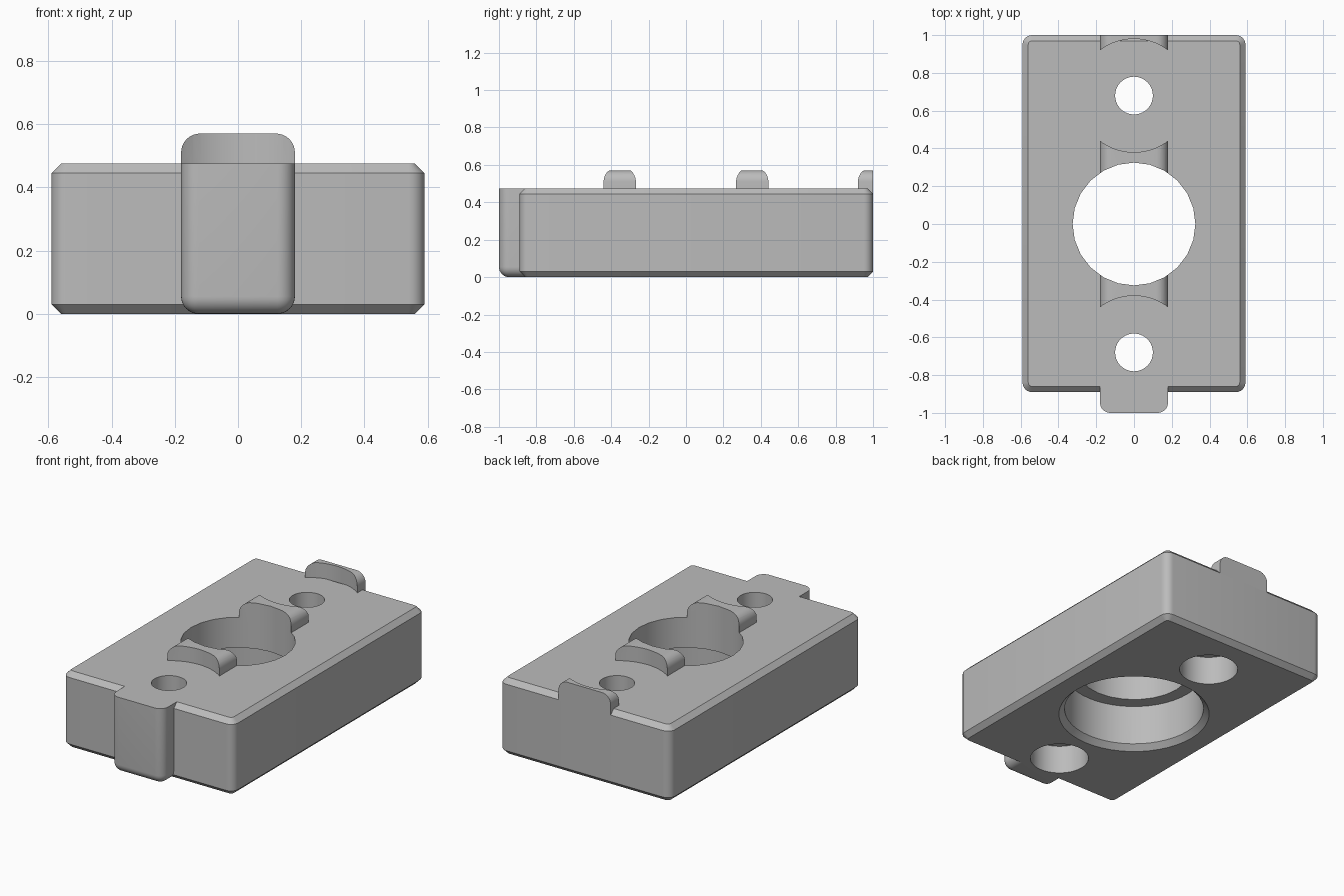
import bpy, bmesh, math
from mathutils import Matrix

if "Cube" in bpy.data.objects:
    bpy.data.objects.remove(bpy.data.objects["Cube"])

grey = bpy.data.materials.new("plain grey")
grey.use_nodes = True
colour = (0.5, 0.5, 0.5, 1)
grey.diffuse_color = colour
grey.node_tree.nodes["Principled BSDF"].inputs["Base Color"].default_value = colour


def make_object(name, bm):
    mesh = bpy.data.meshes.new(name)
    bmesh.ops.recalc_face_normals(bm, faces=bm.faces)
    bm.to_mesh(mesh)
    bm.free()
    mesh.materials.append(grey)
    obj = bpy.data.objects.new(name, mesh)
    bpy.context.collection.objects.link(obj)
    return obj


def box(x, y0, y1, z0, z1):
    """Box spanning -x..x, y0..y1, z0..z1."""
    bm = bmesh.new()
    size = Matrix.Diagonal((2 * x, y1 - y0, z1 - z0, 1))
    place = Matrix.Translation((0, (y0 + y1) / 2, (z0 + z1) / 2))
    bmesh.ops.create_cube(bm, size=1, matrix=place @ size)
    return bm


def bevel(bm, rule, width, segments):
    edges = [e for e in bm.edges if rule(*[v.co for v in e.verts])]
    bmesh.ops.bevel(bm, geom=edges, offset=width, offset_type='OFFSET',
                    segments=segments, profile=0.5, affect='EDGES')


def upright(a, b):
    return abs(a.z - b.z) > 0.1


def cutter(name, y, r0, r1, z0, z1, sides):
    """Round cutter, radius r0 at z0 and r1 at z1."""
    bm = bmesh.new()
    bmesh.ops.create_cone(bm, cap_ends=True, segments=sides, radius1=r0, radius2=r1,
                          depth=z1 - z0, matrix=Matrix.Translation((0, y, (z0 + z1) / 2)))
    obj = make_object(name, bm)
    obj.hide_render = True
    obj.hide_set(True)
    return obj


def cut(obj, tools):
    for tool in tools:
        mod = obj.modifiers.new(tool.name, 'BOOLEAN')
        mod.operation = 'DIFFERENCE'
        mod.solver = 'EXACT'
        mod.object = tool
    bpy.ops.object.select_all(action='DESELECT')
    obj.select_set(True)
    bpy.context.view_layer.objects.active = obj
    for mod in list(obj.modifiers):
        bpy.ops.object.modifier_apply(modifier=mod.name)


top = 0.475
half_width = 0.18

# Block: rounded corners, chamfered top and bottom rims
bm = box(0.59, -0.89, 1, 0, top)
bevel(bm, upright, 0.05, 6)
bevel(bm, lambda a, b: abs(a.z - b.z) < 0.001, 0.03, 1)
block = make_object("block", bm)

# Stepped central bore and two counterbored screw holes
centre_hole = cutter("centre_hole_cutter", 0, 0.325, 0.325, -0.1, 0.8, 24)
tools = [centre_hole,
         cutter("bore_cutter", 0, 0.407, 0.407, -0.1, 0.285, 48),
         cutter("bore_chamfer_cutter", 0, 0.474, 0.407, -0.033, 0.033, 48)]
for y in (-0.68, 0.68):
    tools.append(cutter("screw_hole_cutter", y, 0.1, 0.1, -0.1, 0.8, 40))
    tools.append(cutter("counterbore_cutter", y, 0.17, 0.17, -0.1, 0.18, 40))
cut(block, tools)

# Ridges: one rounded rail, scooped out around the three holes
bm = box(half_width, -0.68, 1, top - 0.03, 0.57)
bevel(bm, lambda a, b: min(a.z, b.z) > 0.5 and abs(a.y - b.y) > 0.1, 0.06, 8)
ridges = make_object("guide_ridges", bm)
cut(ridges, [centre_hole] + [cutter("ridge_scoop_cutter", y, 0.3, 0.3, 0.3, 0.8, 64)
                             for y in (-0.68, 0.68)])

# Front tab: rounded front corners and rounded underside
bm = box(half_width, -1, -0.86, 0, top)
bevel(bm, lambda a, b: (upright(a, b) and a.y < -0.9)
      or (max(a.z, b.z) < 0.1 and min(a.y, b.y) < -0.9), 0.055, 8)
tab = make_object("front_tab", bm)

# Smooth curves, keep hard edges sharp
bpy.ops.object.select_all(action='DESELECT')
for obj in (block, ridges, tab):
    obj.select_set(True)
bpy.context.view_layer.objects.active = block
bpy.ops.object.shade_smooth_by_angle(angle=math.radians(30))
